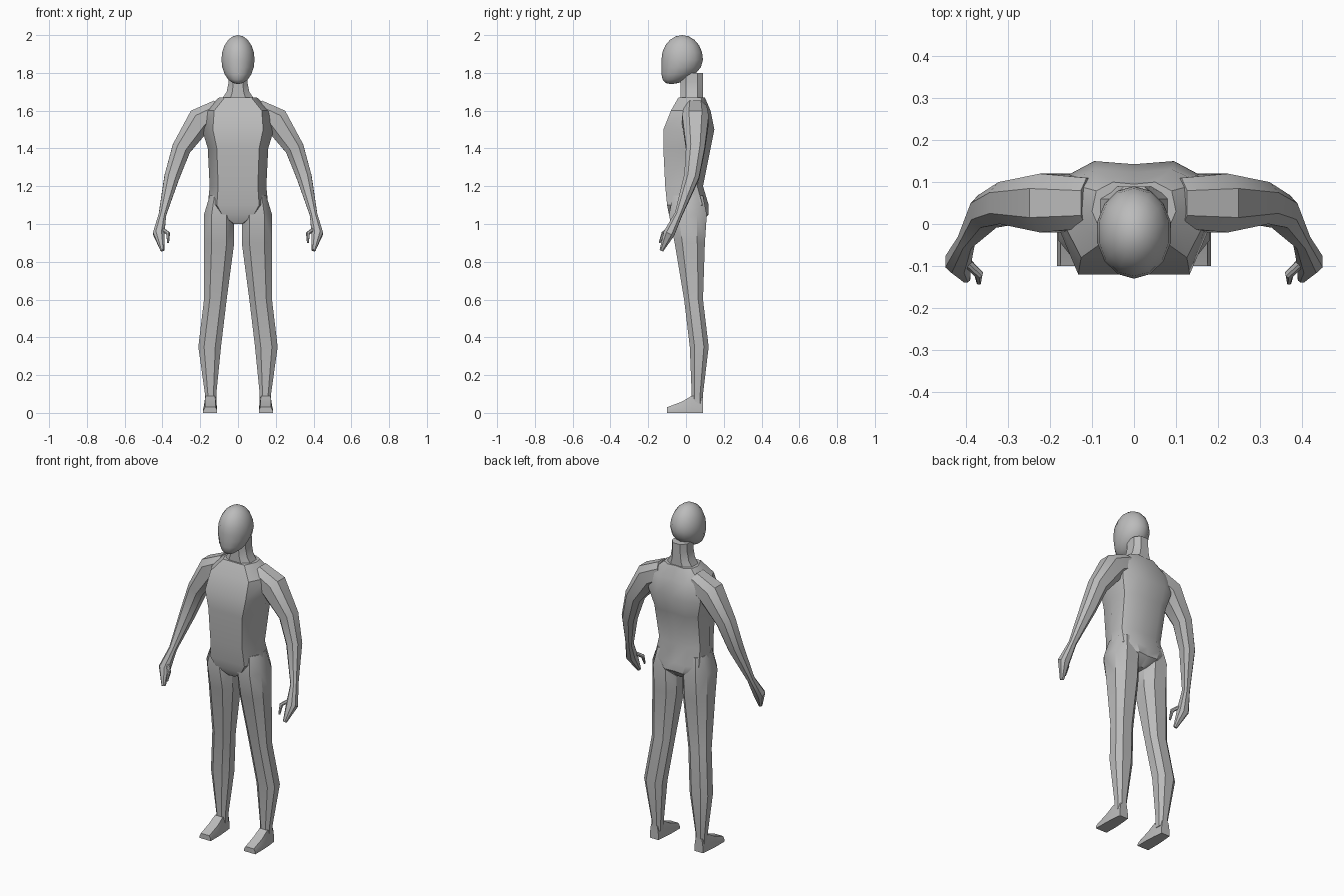
import bpy, bmesh, math
from mathutils import Vector

cube = bpy.data.objects.get("Cube")
if cube:
    bpy.data.objects.remove(cube, do_unlink=True)

grey = bpy.data.materials.new("plain grey")
grey.use_nodes = True
tone = (0.5, 0.5, 0.5, 1)
grey.diffuse_color = tone
grey.node_tree.nodes["Principled BSDF"].inputs["Base Color"].default_value = tone


def finish(name, bm, mirrored=False, angle=35):
    """Turn a bmesh into a shaded object, with a twin across x if mirrored."""
    bmesh.ops.recalc_face_normals(bm, faces=bm.faces)
    mesh = bpy.data.meshes.new(name)
    bm.to_mesh(mesh)
    bm.free()
    mesh.materials.append(grey)
    obj = bpy.data.objects.new(name, mesh)
    bpy.context.collection.objects.link(obj)
    bpy.ops.object.select_all(action='DESELECT')
    obj.select_set(True)
    bpy.context.view_layer.objects.active = obj
    bpy.ops.object.shade_smooth_by_angle(angle=math.radians(angle))
    if mirrored:
        mirror = obj.modifiers.new("other side", 'MIRROR')
        mirror.use_mirror_merge = False


def loft(name, rings, mirrored=False):
    """Skin a closed tube through rings of points and cap both ends."""
    bm = bmesh.new()
    loops = [[bm.verts.new(point) for point in ring] for ring in rings]
    count = len(loops[0])
    for low, high in zip(loops, loops[1:]):
        for i in range(count):
            j = (i + 1) % count
            bm.faces.new((low[i], low[j], high[j], high[i]))
    bm.faces.new(loops[0])
    bm.faces.new(loops[-1])
    finish(name, bm, mirrored)


def section(centre, across, deep, sides=8):
    """Slightly boxy polygon whose flats touch the ends of the two axes."""
    def squared(value):
        return math.copysign(abs(value / math.cos(math.pi / sides)) ** 0.8, value)

    turns = [math.tau * (i + 0.5) / sides for i in range(sides)]
    return [centre + across * squared(math.cos(t)) + deep * squared(math.sin(t))
            for t in turns]


def level_section(x, y, z, half_width, half_depth):
    return section(Vector((x, y, z)), Vector((half_width, 0, 0)), Vector((0, half_depth, 0)))


def limb(name, joints):
    """Tube along a path of joints, each given as x, y, z and radius."""
    points = [Vector(joint[:3]) for joint in joints]
    rings = []
    for i, point in enumerate(points):
        before = points[max(i - 1, 0)]
        after = points[min(i + 1, len(points) - 1)]
        along = (after - before).normalized()
        across = Vector((0, 1, 0)).cross(along).normalized()
        radius = joints[i][3]
        rings.append(section(point, across * radius, along.cross(across) * radius))
    loft(name, rings, mirrored=True)


def torso_section(z, front, back, half):
    """Flat front panel, angled flanks and a groove down the back."""
    panel = half * 0.7
    middle = (back - front) / 2
    shoulder_blade = middle + (back - middle) * 0.7
    side = [(panel, -front), (half, middle), (half * 0.9, shoulder_blade), (half / 2, back)]
    groove = [(0, back * 0.95)]
    other_side = [(-x, y) for x, y in reversed(side)]
    return [Vector((x, y, z)) for x, y in side + groove + other_side]


# Torso from crotch to collar: height, front, back, half width
loft("torso", [torso_section(*row) for row in (
    (1, 0.06, 0.07, 0.03),
    (1.05, 0.09, 0.12, 0.12),
    (1.1, 0.1, 0.12, 0.16),
    (1.2, 0.11, 0.09, 0.15),
    (1.4, 0.12, 0.13, 0.16),
    (1.5, 0.12, 0.15, 0.19),
    (1.6, 0.08, 0.13, 0.18),
    (1.67, 0.04, 0.1, 0.1))])

# Neck flaring onto the shoulders
loft("neck", [level_section(0, 0.03, z, width, 0.06)
              for z, width in ((1.64, 0.1), (1.7, 0.06), (1.75, 0.05), (1.8, 0.05))])

# Head: a ball whose lower half slides forward into the chin
skull = bmesh.new()
bmesh.ops.create_uvsphere(skull, u_segments=14, v_segments=10, radius=1)
for vert in skull.verts:
    x, y, z = vert.co
    jaw = max(0, -z)
    vert.co = (x * 0.09, y * 0.11 - 0.02 - 0.06 * jaw ** 2, 1.87 + z * 0.13)
finish("head", skull, angle=50)

# Legs from hip to ankle: x, y, height, half width, half depth
loft("legs", [level_section(*row) for row in (
    (0.1, 0.01, 1.15, 0.05, 0.08),
    (0.1, 0.01, 1.05, 0.08, 0.1),
    (0.1, 0.02, 0.9, 0.08, 0.08),
    (0.12, 0.04, 0.6, 0.06, 0.05),
    (0.15, 0.07, 0.35, 0.06, 0.05),
    (0.145, 0.06, 0.1, 0.03, 0.03),
    (0.145, 0.06, 0.05, 0.03, 0.03))], mirrored=True)


def foot_section(y, height):
    """Cross-section of a foot: wide sole, narrower top, slimmer at the heel."""
    sole = 0.037 - max(0, y) * 0.1
    top = sole * 0.75
    half = [(sole, 0), (sole, height * 0.4), (top, height)]
    outline = half + [(-x, z) for x, z in reversed(half)]
    return [Vector((0.147 + x, y, z)) for x, z in outline]


# Feet from heel to toe
loft("feet", [foot_section(y, height) for y, height in (
    (0.09, 0.08), (0.03, 0.09), (-0.02, 0.06), (-0.1, 0.03))], mirrored=True)

# Arms from shoulder through elbow and wrist to the curled fingers
limb("arms", (
    (0.1, 0.05, 1.6, 0.06),
    (0.2, 0.05, 1.55, 0.07),
    (0.3, 0.05, 1.4, 0.05),
    (0.35, 0.03, 1.25, 0.04),
    (0.4, -0.04, 1.05, 0.02),
    (0.42, -0.09, 0.95, 0.03),
    (0.4, -0.13, 0.86, 0.01)))

# Thumbs hooking inward
limb("thumbs", (
    (0.41, -0.08, 0.98, 0.01),
    (0.37, -0.12, 0.95, 0.01),
    (0.37, -0.14, 0.9, 0.005)))
